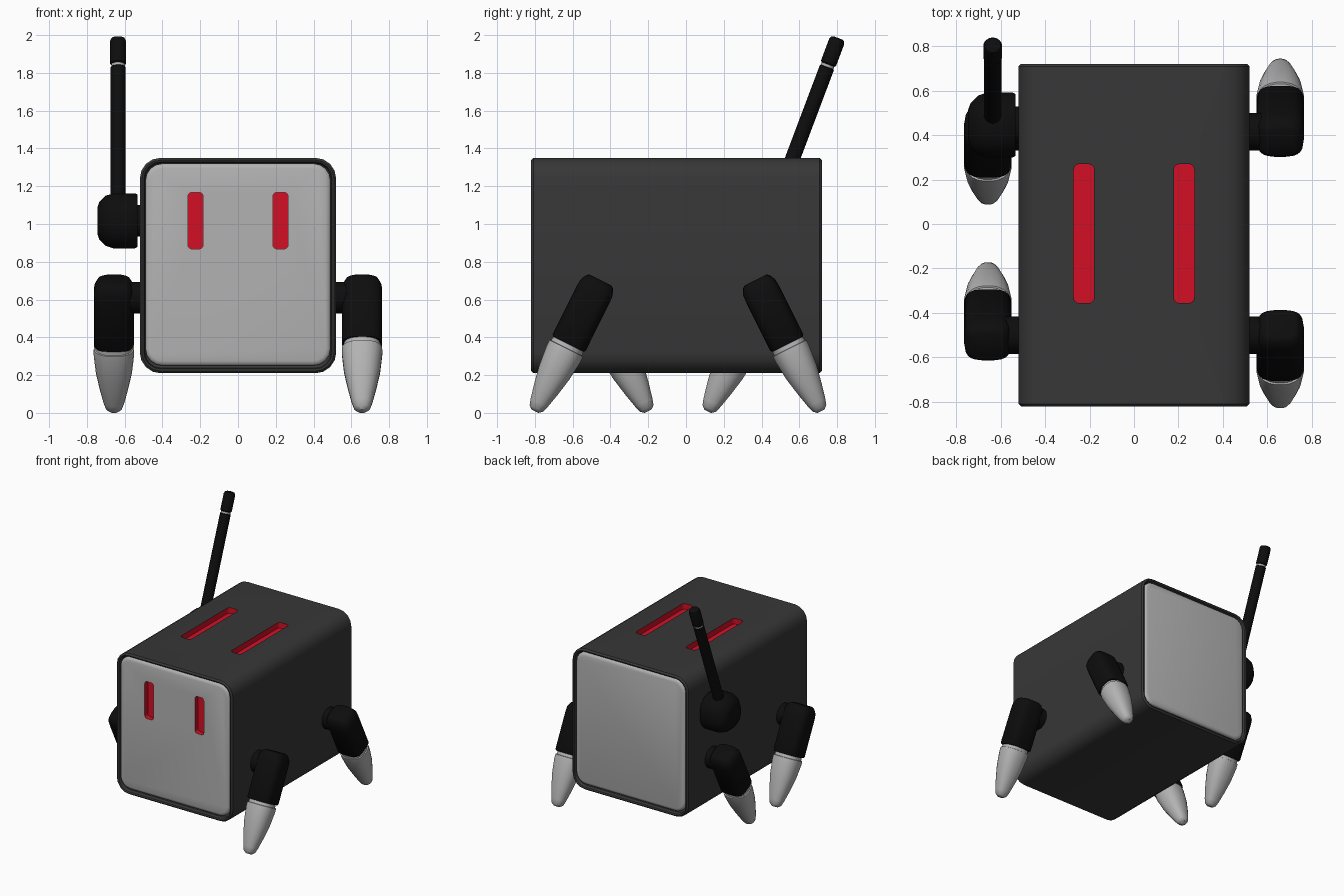
import bpy, bmesh, math
from mathutils import Matrix, Vector

if "Cube" in bpy.data.objects:
    bpy.data.objects.remove(bpy.data.objects["Cube"])


def material(name, rgb):
    m = bpy.data.materials.new(name)
    m.diffuse_color = (*rgb, 1)
    m.use_nodes = True
    m.node_tree.nodes["Principled BSDF"].inputs["Base Color"].default_value = m.diffuse_color
    return m


CHARCOAL = material("charcoal shell", (0.038, 0.038, 0.038))
BLACK = material("black rubber", (0.004, 0.004, 0.004))
GREY = material("light grey", (0.45, 0.45, 0.45))
RED = material("red slot", (0.65, 0.005, 0.018))


def finish(bm, name, mat, matrix=Matrix(), angle=40):
    bmesh.ops.recalc_face_normals(bm, faces=bm.faces)
    me = bpy.data.meshes.new(name)
    bm.to_mesh(me)
    bm.free()
    me.materials.append(mat)
    ob = bpy.data.objects.new(name, me)
    bpy.context.collection.objects.link(ob)
    ob.matrix_world = matrix
    smooth(ob, angle)
    return ob


def smooth(ob, angle=40):
    bpy.ops.object.select_all(action='DESELECT')
    ob.select_set(True)
    bpy.context.view_layer.objects.active = ob
    bpy.ops.object.shade_smooth_by_angle(angle=math.radians(angle))


def rounded_rect(w, h, r, seg=4):
    """Outline of a rounded rectangle centred on the origin."""
    pts = []
    for k, (sx, sy) in enumerate(((1, 1), (-1, 1), (-1, -1), (1, -1))):
        for i in range(seg + 1):
            a = math.pi / 2 * (k + i / seg)
            pts.append((sx * (w / 2 - r) + r * math.cos(a),
                        sy * (h / 2 - r) + r * math.sin(a)))
    return pts


def skin(rings, name, mat, matrix=Matrix(), angle=40):
    """Bridge equal-sized loops of points and cap both ends."""
    bm = bmesh.new()
    loops = [[bm.verts.new(p) for p in ring] for ring in rings]
    n = len(loops[0])
    for a, b in zip(loops, loops[1:]):
        for i in range(n):
            j = (i + 1) % n
            bm.faces.new((a[i], a[j], b[j], b[i]))
    bm.faces.new(loops[0])
    bm.faces.new(loops[-1])
    return finish(bm, name, mat, matrix, angle)


def limb(profile, name, mat, matrix, sides=20, power=2.0, squash=1.0, angle=40):
    """Loft of (height, radius) rings along local z; power above 2 is boxier."""
    def ring(z, r):
        out = []
        for i in range(sides):
            a = 2 * math.pi * (i + 0.5) / sides
            c, s = math.cos(a), math.sin(a)
            out.append((r * math.copysign(abs(c) ** (2 / power), c),
                        r * squash * math.copysign(abs(s) ** (2 / power), s), z))
        return out
    return skin([ring(z, r) for z, r in profile], name, mat, matrix, angle)


def block(w, h, r, steps, name, mat, cz):
    """Rounded rectangle in xz lofted through (y, inset) steps."""
    rings = [[(x, y, z + cz) for x, z in
              rounded_rect(w - 2 * i, h - 2 * i, max(r - i, 0.01))] for y, i in steps]
    return skin(rings, name, mat)


def cut(target, cutter):
    mod = target.modifiers.new("slot", 'BOOLEAN')
    mod.operation = 'DIFFERENCE'
    mod.solver = 'EXACT'
    mod.material_mode = 'TRANSFER'
    mod.object = cutter
    cutter.hide_render = True
    bpy.ops.object.select_all(action='DESELECT')
    target.select_set(True)
    bpy.context.view_layer.objects.active = target
    bpy.ops.object.modifier_apply(modifier=mod.name)
    bpy.data.objects.remove(cutter)


# Body shell with a shallow recess at each end
shell = block(1.04, 1.14, 0.11,
              [(-0.77, 0.06), (-0.79, 0.028), (-0.815, 0.022), (-0.82, 0.012), (-0.808, 0),
               (0.708, 0), (0.72, 0.012), (0.715, 0.022), (0.69, 0.028), (0.67, 0.06)],
              "body_shell", CHARCOAL, 0.78)

# Front and rear panels set into the recesses
front = block(0.98, 1.07, 0.09, [(-0.70, 0), (-0.80, 0), (-0.811, 0.008), (-0.816, 0.025)],
              "front_panel", GREY, 0.785)
block(0.98, 1.07, 0.09, [(0.60, 0), (0.70, 0), (0.711, 0.008), (0.716, 0.025)],
      "rear_panel", GREY, 0.785)

# Red sunken slots: eyes in the front panel, vents in the top
for s in (-1, 1):
    eye = skin([[(x + s * 0.225, y, z + 1.018) for x, z in rounded_rect(0.08, 0.30, 0.022)]
                for y in (-0.9, -0.775)], "eye_cutter", RED)
    cut(front, eye)
    vent = skin([[(x + s * 0.225, y - 0.043, z) for x, y in rounded_rect(0.092, 0.625, 0.025)]
                 for z in (1.45, 1.305)], "vent_cutter", RED)
    cut(shell, vent)
smooth(front)
smooth(shell)

# Legs: hip axle, boxy upper leg, tapered foot
UPPER = [(0.105, 0.07), (0.095, 0.086), (0.06, 0.104), (0.02, 0.107),
         (-0.265, 0.107), (-0.275, 0.10)]
FOOT = [(-0.26, 0.095), (-0.298, 0.099), (-0.30, 0.107), (-0.33, 0.108), (-0.44, 0.096),
        (-0.54, 0.075), (-0.62, 0.055), (-0.655, 0.043), (-0.672, 0.022)]
for side, sx in (("right", 1), ("left", -1)):
    for end, y, sy in (("front", -0.50, -1), ("rear", 0.415, 1)):
        place = (Matrix.Translation((sx * 0.657, y, 0.61))
                 @ Matrix.Rotation(sx * sy * math.radians(26.5), 4, 'X'))
        limb(UPPER, f"{end}_{side}_upper_leg", BLACK, place, 24, 3.4, 0.92)
        limb(FOOT, f"{end}_{side}_foot", GREY, place, 24, 2.3, 0.93)
        axle = Matrix.Translation((sx * 0.5, y, 0.61)) @ Matrix.Rotation(sx * math.pi / 2, 4, 'Y')
        limb([(0, 0.085), (0.12, 0.085)], f"{end}_{side}_axle", BLACK, axle)

# Aerial hub on the left side
hub = Matrix.Translation((-0.5, 0.445, 1.017)) @ Matrix.Rotation(-math.pi / 2, 4, 'Y')
limb([(0, 0.085), (0.033, 0.085), (0.033, 0.142), (0.045, 0.148), (0.16, 0.148),
      (0.20, 0.135), (0.235, 0.10), (0.245, 0.07)], "aerial_hub", BLACK, hub, 16, 2.3)

# Aerial rod, pale ring and cap, leaning backwards
base, tip = Vector((-0.635, 0.445, 1.03)), Vector((-0.635, 0.805, 1.985))
length = (tip - base).length
lean = Matrix.Translation(base) @ (tip - base).to_track_quat('Z', 'Y').to_matrix().to_4x4()
limb([(0, 0.04), (length - 0.168, 0.04), (length - 0.163, 0.035)], "aerial_rod", BLACK, lean)
limb([(length - 0.17, 0.036), (length - 0.145, 0.036)], "aerial_ring", GREY, lean)
limb([(length - 0.15, 0.036), (length - 0.143, 0.043), (length - 0.02, 0.043),
      (length - 0.004, 0.036), (length, 0.024)], "aerial_cap", BLACK, lean)
